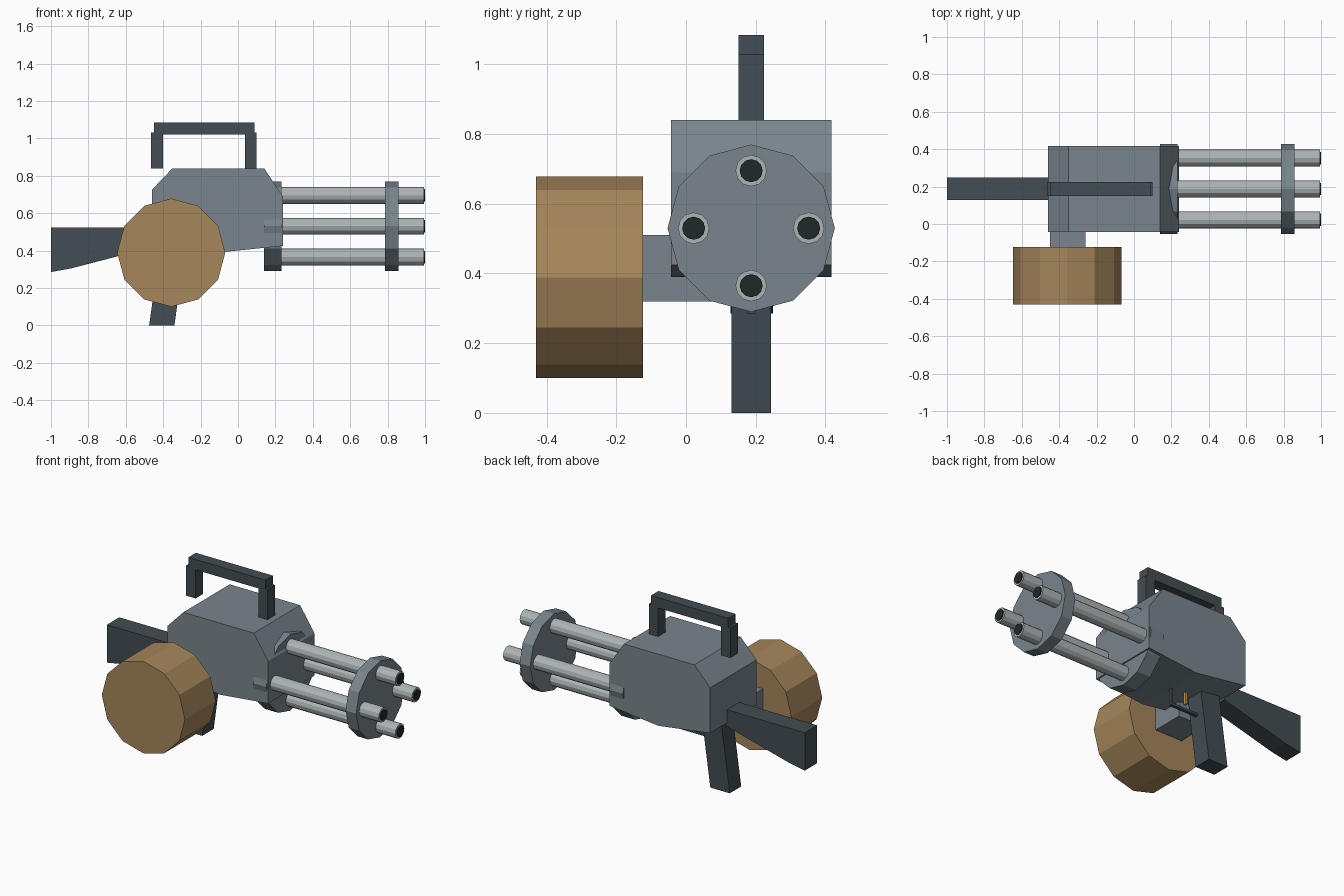
import bpy, bmesh, math
from mathutils import Matrix

if "Cube" in bpy.data.objects:
    bpy.data.objects.remove(bpy.data.objects["Cube"])

CY = 0.187   # middle plane of the gun body
AXIS_Z = 0.53  # barrel cluster axis height


def material(name, rgb):
    m = bpy.data.materials.new(name)
    m.diffuse_color = (*rgb, 1)
    m.use_nodes = True
    m.node_tree.nodes["Principled BSDF"].inputs["Base Color"].default_value = m.diffuse_color
    return m


STEEL = material("steel", (0.19, 0.235, 0.265))
DARK = material("dark_steel", (0.055, 0.075, 0.085))
BRIGHT = material("bright_metal", (0.42, 0.46, 0.47))
BLACK = material("bore_black", (0.015, 0.02, 0.022))
TAN = material("tan", (0.38, 0.24, 0.105))
ORANGE = material("orange", (0.6, 0.3, 0.05))


def finish(name, bm, mat):
    bmesh.ops.recalc_face_normals(bm, faces=bm.faces)
    me = bpy.data.meshes.new(name)
    bm.to_mesh(me)
    bm.free()
    me.materials.append(mat)
    ob = bpy.data.objects.new(name, me)
    bpy.context.collection.objects.link(ob)
    return ob


def extrude_profile(name, pts, y0, y1, mat):
    """Side profile in x, z extruded from y0 to y1."""
    bm = bmesh.new()
    face = bm.faces.new([bm.verts.new((x, y0, z)) for x, z in pts])
    geom = bmesh.ops.extrude_face_region(bm, geom=[face])["geom"]
    verts = [v for v in geom if isinstance(v, bmesh.types.BMVert)]
    bmesh.ops.translate(bm, verts=verts, vec=(0, y1 - y0, 0))
    return finish(name, bm, mat)


def box(name, x0, x1, y0, y1, z0, z1, mat):
    return extrude_profile(name, [(x0, z0), (x1, z0), (x1, z1), (x0, z1)], y0, y1, mat)


def cylinder(name, axis, a, b, c0, c1, r, mat, sides=12):
    """Cylinder along x (a, b = y, z) or along y (a, b = x, z)."""
    bm = bmesh.new()
    bmesh.ops.create_cone(bm, cap_ends=True, segments=sides, radius1=r, radius2=r, depth=c1 - c0)
    mid = (c0 + c1) / 2
    if axis == "x":
        mat4 = Matrix.Translation((mid, a, b)) @ Matrix.Rotation(math.pi / 2, 4, "Y")
    else:
        mat4 = Matrix.Translation((a, mid, b)) @ Matrix.Rotation(math.pi / 2, 4, "X")
    bmesh.ops.transform(bm, matrix=mat4, verts=bm.verts)
    return finish(name, bm, mat)


# Main housing
extrude_profile("housing", [(-0.46, 0.44), (-0.10, 0.39), (0.24, 0.425), (0.24, 0.69),
                            (0.14, 0.84), (-0.35, 0.84), (-0.46, 0.725)],
                -0.043, 0.417, STEEL)

# Shoulder stock and pistol grip
extrude_profile("stock", [(-1.0, 0.285), (-0.89, 0.305), (-0.45, 0.42), (-0.45, 0.523),
                          (-1.0, 0.523)], 0.127, 0.249, DARK)
extrude_profile("grip", [(-0.475, 0), (-0.34, 0), (-0.28, 0.43), (-0.415, 0.43)],
                0.13, 0.244, DARK)

# Trigger with its guard
extrude_profile("trigger_guard", [(-0.31, 0.285), (-0.105, 0.285), (-0.105, 0.40), (-0.12, 0.40),
                                  (-0.12, 0.30), (-0.31, 0.30)], CY - 0.01, CY + 0.01, DARK)
box("trigger", -0.225, -0.21, CY - 0.008, CY + 0.008, 0.33, 0.41, ORANGE)

# Carrying handle
for name, x0, x1 in (("handle_rear_post", -0.465, -0.40), ("handle_front_post", 0.037, 0.10)):
    box(name, x0, x1, 0.15, 0.224, 0.84, 1.03, DARK)
box("handle_bar", -0.45, 0.087, 0.15, 0.224, 1.02, 1.085, DARK)

# Ammunition drum and its feed block
cylinder("ammo_drum", "y", -0.357, 0.389, -0.43, -0.123, 0.289, TAN)
box("feed_block", -0.45, -0.26, -0.125, 0.08, 0.32, 0.51, STEEL)

# Barrel clamps
cylinder("rear_clamp", "x", CY, AXIS_Z, 0.14, 0.233, 0.24, STEEL)
cylinder("front_clamp", "x", CY, AXIS_Z, 0.785, 0.858, 0.24, STEEL)

# Four barrels with dark bores
for i in range(4):
    t = i * math.pi / 2
    y, z = CY + 0.165 * math.cos(t), AXIS_Z + 0.165 * math.sin(t)
    cylinder(f"barrel_{i + 1}", "x", y, z, 0.14, 0.994, 0.045, BRIGHT)
    cylinder(f"bore_{i + 1}", "x", y, z, 0.95, 1.0, 0.033, BLACK)
